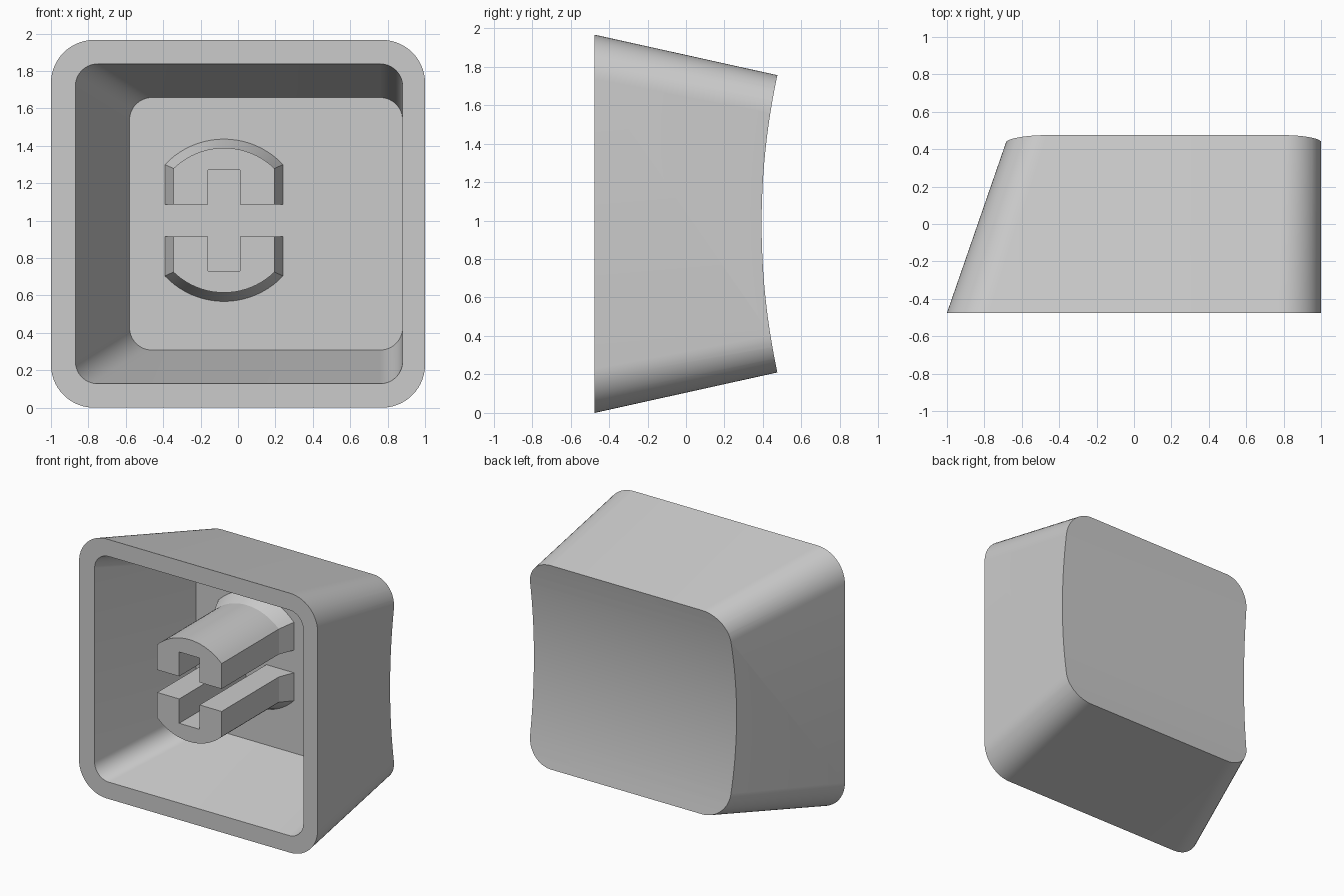
import bpy, bmesh, math

if "Cube" in bpy.data.objects:
    bpy.data.objects.remove(bpy.data.objects["Cube"], do_unlink=True)

FRONT, CEILING = -0.475, 0.325
MID_Z = 0.983

grey = bpy.data.materials.new("light grey plastic")
grey.use_nodes = True
grey.diffuse_color = (0.6, 0.6, 0.6, 1)
grey.node_tree.nodes["Principled BSDF"].inputs["Base Color"].default_value = (0.6, 0.6, 0.6, 1)


def rounded_rect(x0, x1, half_z, r, steps=14):
    """Outline in x and z, as (x, z) points."""
    z0, z1 = MID_Z - half_z, MID_Z + half_z
    centres = [(x1 - r, z1 - r), (x0 + r, z1 - r), (x0 + r, z0 + r), (x1 - r, z0 + r)]
    points = []
    for corner, (cx, cz) in enumerate(centres):
        for i in range(steps + 1):
            a = math.pi / 2 * (corner + i / steps)
            points.append((cx + r * math.cos(a), cz + r * math.sin(a)))
    return points


def loft(name, sections):
    """Closed solid through (y, outline) sections."""
    bm = bmesh.new()
    rings = [[bm.verts.new((x, y, z)) for x, z in outline] for y, outline in sections]
    for a, b in zip(rings, rings[1:]):
        for i in range(len(a)):
            j = (i + 1) % len(a)
            bm.faces.new((a[i], a[j], b[j], b[i]))
    bm.faces.new(rings[0])
    bm.faces.new(rings[-1])
    bmesh.ops.recalc_face_normals(bm, faces=bm.faces)
    mesh = bpy.data.meshes.new(name)
    bm.to_mesh(mesh)
    bm.free()
    mesh.materials.append(grey)
    obj = bpy.data.objects.new(name, mesh)
    bpy.context.collection.objects.link(obj)
    return obj


def activate(obj):
    bpy.ops.object.select_all(action='DESELECT')
    obj.select_set(True)
    bpy.context.view_layer.objects.active = obj


def smooth(obj):
    activate(obj)
    bpy.ops.object.shade_smooth_by_angle(angle=math.radians(18))


def cut(obj, cutter):
    mod = obj.modifiers.new("cut", 'BOOLEAN')
    mod.operation = 'DIFFERENCE'
    mod.solver = 'EXACT'
    mod.object = cutter
    activate(obj)
    bpy.ops.object.modifier_apply(modifier=mod.name)
    bpy.data.objects.remove(cutter, do_unlink=True)


# Tapered shell, sloping on one side only
shell = loft("key_shell", [
    (FRONT, rounded_rect(-1.0, 1.0, 0.983, 0.23)),
    (0.55, rounded_rect(-0.645, 1.0, 0.756, 0.20)),
])

# Hollow inside, started just in front of the rim
slope = 0.29 / (CEILING - FRONT)
rise = 0.18 / (CEILING - FRONT)
lead = 0.05
cavity = loft("cavity_cutter", [
    (FRONT - lead, rounded_rect(-0.87 - slope * lead, 0.88, 0.855 + rise * lead, 0.12)),
    (CEILING, rounded_rect(-0.58, 0.88, 0.675, 0.12)),
])
cut(shell, cavity)

# Shallow cylindrical scoop across the back
radius = 3.68
bpy.ops.mesh.primitive_cylinder_add(vertices=360, radius=radius, depth=4,
                                    location=(0, 0.393 + radius, MID_Z),
                                    rotation=(0, math.pi / 2, 0))
scoop = bpy.context.object
scoop.data.materials.append(grey)
cut(shell, scoop)
smooth(shell)


# Split stem with a cross slot and a flared root
def stem_half(side, r, half_width, slot=0.0855, arm=0.27, steps=20):
    reach = math.asin(half_width / r)
    points = [(-half_width, slot)]
    for i in range(steps + 1):
        a = -reach + 2 * reach * i / steps
        points.append((r * math.sin(a), r * math.cos(a)))
    points += [(half_width, slot), (slot, slot), (slot, arm), (-slot, arm), (-slot, slot)]
    return [(x - 0.075, 1.002 + side * z) for x, z in points]


for label, side in (("upper", 1), ("lower", -1)):
    smooth(loft(label + "_stem", [
        (FRONT, stem_half(side, 0.387, 0.27)),
        (0.21, stem_half(side, 0.387, 0.27)),
        (CEILING + 0.005, stem_half(side, 0.436, 0.318)),
    ]))
